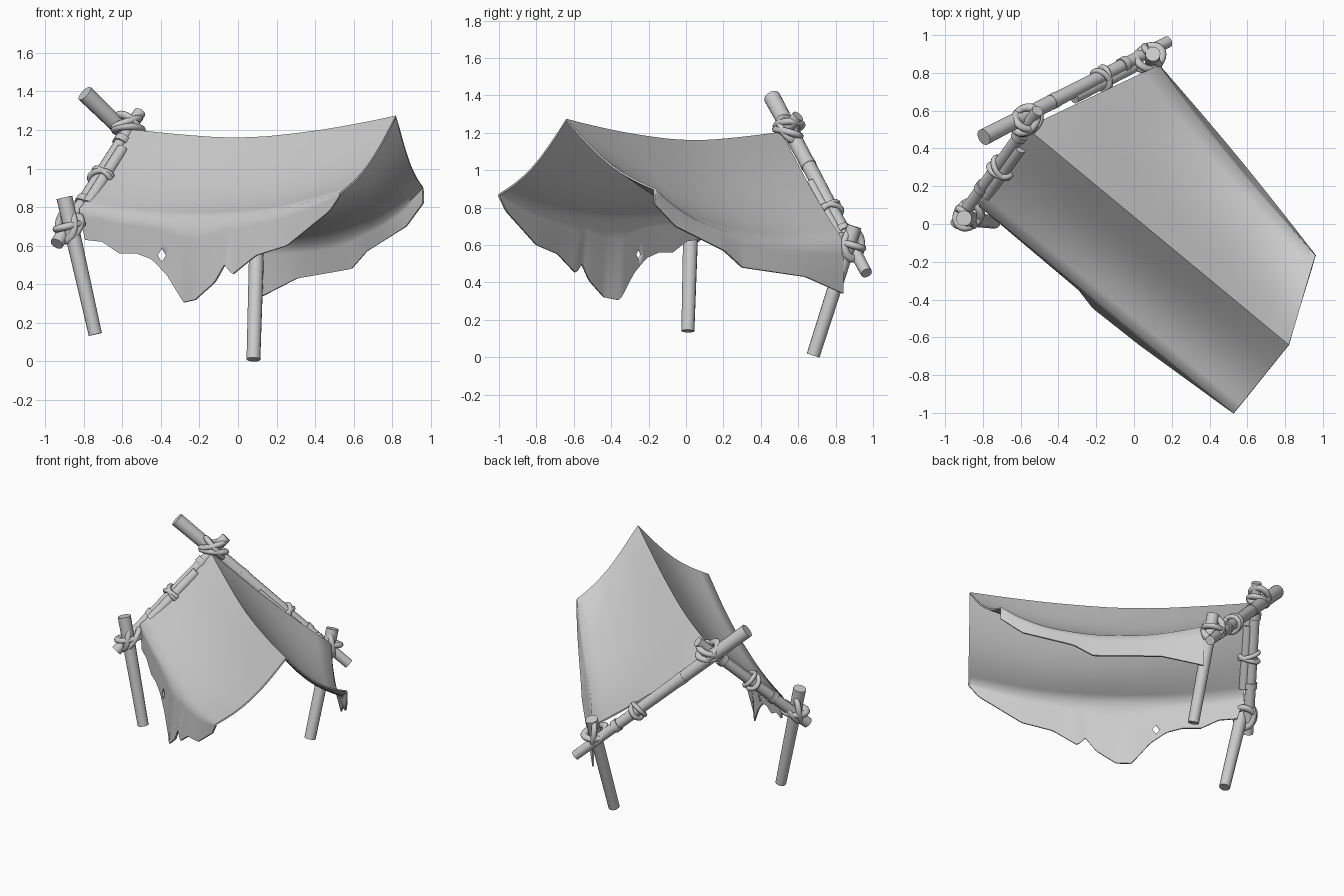
import bpy, bmesh, math
from mathutils import Vector, Matrix

cube = bpy.data.objects.get("Cube")
if cube:
    bpy.data.objects.remove(cube, do_unlink=True)

grey = bpy.data.materials.new("plain grey")
grey.use_nodes = True
grey.diffuse_color = (0.6, 0.6, 0.6, 1)
grey.node_tree.nodes["Principled BSDF"].inputs["Base Color"].default_value = (0.6, 0.6, 0.6, 1)


def finish(obj, name, angle=50):
    obj.name = name
    if not obj.data.materials:
        obj.data.materials.append(grey)
    bpy.ops.object.select_all(action="DESELECT")
    obj.select_set(True)
    bpy.context.view_layer.objects.active = obj
    bpy.ops.object.shade_smooth_by_angle(angle=math.radians(angle))
    return obj


def pole(name, a, b, r1, r2, sides=14):
    """Tapered stick from a to b."""
    a, b = Vector(a), Vector(b)
    bpy.ops.mesh.primitive_cone_add(vertices=sides, radius1=r1, radius2=r2,
                                    depth=(b - a).length, location=(a + b) / 2)
    obj = bpy.context.object
    obj.rotation_euler = (b - a).to_track_quat("Z", "Y").to_euler()
    return finish(obj, name)


def ring(name, center, axis, long_way, major, minor, stretch=1.0):
    """Rope loop around axis, stretched along long_way."""
    z = Vector(axis).normalized()
    x = (Vector(long_way) - z * z.dot(long_way)).normalized()
    bpy.ops.mesh.primitive_torus_add(major_segments=24, minor_segments=8, location=center,
                                     major_radius=major, minor_radius=minor)
    obj = bpy.context.object
    obj.rotation_euler = Matrix((x, z.cross(x), z)).transposed().to_euler()
    obj.scale = (stretch, 1, 1)
    return finish(obj, name, 80)


# Frame poles
left_post = (Vector((-0.74, 0.01, 0.14)), Vector((-0.90, 0.03, 0.85)))
right_post = (Vector((0.08, 0.68, 0.01)), Vector((0.10, 0.90, 0.70)))
left_rafter = (Vector((-0.94, 0.0, 0.61)), Vector((-0.51, 0.60, 1.29)))
right_rafter = (Vector((0.18, 0.965, 0.45)), Vector((-0.795, 0.46, 1.39)))
pole("left_post", *left_post, 0.035, 0.042)
pole("right_post", *right_post, 0.036, 0.04)
pole("left_rafter", *left_rafter, 0.035, 0.032)
pole("right_rafter", *right_rafter, 0.031, 0.045)


# Splints tied along the rafters, with collars and a rope loop
def splint(name, rafter, t0, t1, collars, offset):
    a, b = rafter
    offset = Vector(offset)
    axis = (b - a).normalized()
    p, q = a.lerp(b, t0) + offset, a.lerp(b, t1) + offset
    pole(name, p, q, 0.031, 0.031)
    for i, t in enumerate(collars):
        c = a.lerp(b, t)
        pole(f"{name}_collar_{i}", c - axis * 0.02, c + axis * 0.02, 0.042, 0.042)
    middle = (p + q) / 2 - offset / 2
    for i, tilt in enumerate((-0.2, 0.25)):
        ring(f"{name}_rope_{i}", middle + axis * 0.02 * (i - 0.5),
             axis + Vector((tilt, -tilt, 0)), offset, 0.05, 0.015, 1.2)


splint("left_splint", left_rafter, 0.30, 0.72, (0.32, 0.78), (0.03, -0.03, 0))
splint("right_splint", right_rafter, 0.20, 0.52, (0.24, 0.62), (0.01, -0.035, -0.01))


# Rope lashings where two poles cross
def lashing(name, center, first, second, wraps):
    d1 = (first[1] - first[0]).normalized()
    d2 = (second[1] - second[0]).normalized()
    along, across = (d1 + d2).normalized(), (d1 - d2).normalized()
    for i, (u, v, shift) in enumerate(wraps):
        axis = along * u + across * v
        long_way = along if abs(v) > abs(u) else across
        ring(f"{name}_{i}", Vector(center) + axis * shift, axis, long_way, 0.06, 0.019, 1.25)


lashing("ridge_lashing", (-0.57, 0.55, 1.22), left_rafter, right_rafter,
        [(1, 0.15, -0.02), (1, -0.2, 0.02), (0.6, 0.8, 0)])
corner_wraps = [(0.3, 1, -0.02), (-0.2, 1, 0.02), (1, 0.5, 0)]
lashing("left_lashing", (-0.875, 0.05, 0.70), left_post, left_rafter, corner_wraps)
lashing("right_lashing", (0.08, 0.88, 0.60), right_post, right_rafter, corner_wraps)


# Cloth cover: ridge, two sagging slopes and two ragged hems
def straight(knots, t):
    for (t0, v0), (t1, v1) in zip(knots, knots[1:]):
        if t <= t1:
            return v0 + (v1 - v0) * (t - t0) / (t1 - t0)
    return knots[-1][1]


def soft(knots, t):
    reach = min(0.05, t / 2, (1 - t) / 2)
    return sum(straight(knots, t + d * reach) for d in range(-2, 3)) / 5


ridge_z = [(0, 1.2), (0.2, 1.17), (0.42, 1.15), (0.65, 1.18), (0.85, 1.225), (1, 1.27)]
front_z = [(0, 0.79), (0.25, 0.74), (0.5, 0.74), (0.75, 0.77), (1, 0.87)]
back_z = [(0, 0.62), (0.25, 0.60), (0.53, 0.64), (0.83, 0.75), (1, 0.90)]
front_flare = [(0, 0), (0.4, 0.012), (0.47, 0.04), (0.65, 0.035), (1, 0)]
front_hem = [(-0.82, 0.77), (-0.79, 0.63), (-0.70, 0.62), (-0.61, 0.56), (-0.52, 0.56),
             (-0.44, 0.53), (-0.36, 0.45), (-0.27, 0.305), (-0.19, 0.32), (-0.09, 0.41),
             (-0.04, 0.50), (0.0, 0.45), (0.12, 0.55), (0.27, 0.60), (0.48, 0.78), (0.53, 0.86)]
back_hem = [(0.13, 0.34), (0.30, 0.43), (0.58, 0.48), (0.66, 0.57), (0.87, 0.70), (0.96, 0.82)]


def cloth_column(t):
    swell = math.sin(math.pi * t)
    ridge = Vector((-0.57 + 1.39 * t, 0.51 - 1.15 * t, soft(ridge_z, t)))
    front = Vector((-0.82 + 1.35 * t, 0.10 - 1.10 * t, soft(front_z, t)))
    back = Vector((0.13 + 0.83 * t, 0.84 - 1.01 * t, soft(back_z, t)))
    outward = Vector((0.77, 0.63, 0))
    back_edge = back + outward * 0.012 * swell
    back_edge.z = straight(back_hem, back.x)
    front_edge = front - outward * straight(front_flare, t)
    front_edge.z = straight(front_hem, front.x)
    back -= outward * 0.025 * swell

    def slope(fold, s):
        p = ridge.lerp(fold, s)
        p.z -= (0.025 + 0.03 * t + 0.025 * swell) * math.sin(math.pi * s)
        return p

    parts = [back.lerp(back_edge, s / 4) for s in range(4, 0, -1)]
    parts += [slope(back, s / 8) for s in range(8, 0, -1)]
    parts += [slope(front, s / 8) for s in range(9)]
    parts += [front.lerp(front_edge, s / 4) for s in range(1, 5)]
    return parts


bm = bmesh.new()
columns = [[bm.verts.new(p) for p in cloth_column(i / 90)] for i in range(91)]
for left, right in zip(columns, columns[1:]):
    for j in range(len(left) - 1):
        bm.faces.new((left[j], left[j + 1], right[j + 1], right[j]))
bmesh.ops.recalc_face_normals(bm, faces=bm.faces)
mesh = bpy.data.meshes.new("cloth_cover")
bm.to_mesh(mesh)
bm.free()
mesh.materials.append(grey)
cloth = bpy.data.objects.new("cloth_cover", mesh)
bpy.context.collection.objects.link(cloth)
solid = cloth.modifiers.new("thickness", "SOLIDIFY")
solid.thickness = 0.01
solid.offset = 0

# Small torn hole in the front hem
bpy.ops.mesh.primitive_cone_add(vertices=4, radius1=0.035, radius2=0.035, depth=0.3,
                                location=(-0.395, -0.27, 0.55),
                                rotation=(math.pi / 2, 0, 0))
cutter = finish(bpy.context.object, "hole_cutter")
cutter.scale = (0.6, 1, 1)
cutter.hide_render = True
cut = cloth.modifiers.new("hole", "BOOLEAN")
cut.object = cutter
cut.solver = "EXACT"
bpy.context.view_layer.update()
bpy.context.view_layer.objects.active = cloth
for modifier in ("thickness", "hole"):
    bpy.ops.object.modifier_apply(modifier=modifier)
bpy.data.objects.remove(cutter, do_unlink=True)
finish(cloth, "cloth_cover", 75)
